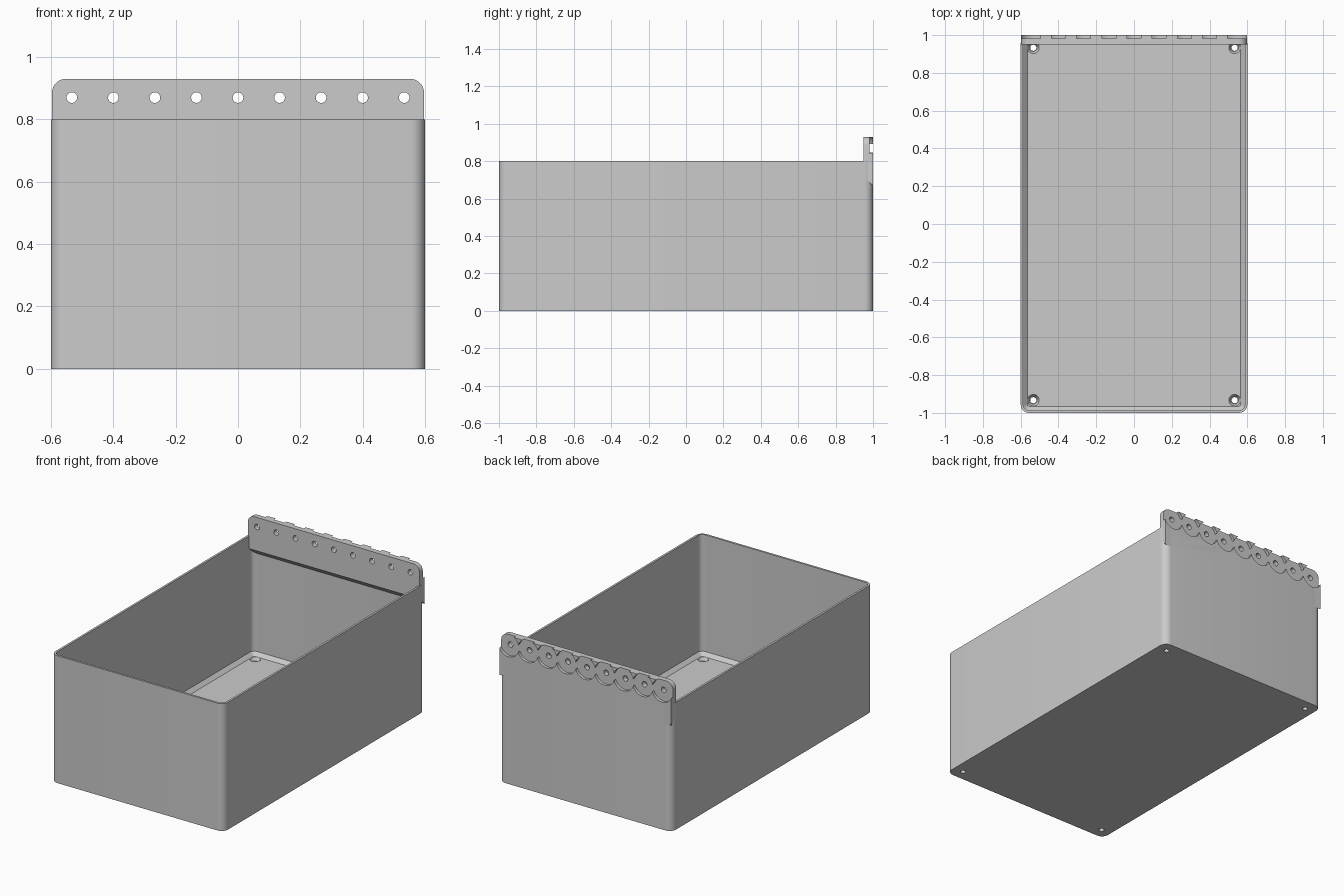
import bpy, bmesh, math
from mathutils import Matrix

if "Cube" in bpy.data.objects:
    bpy.data.objects.remove(bpy.data.objects["Cube"])

grey = bpy.data.materials.new("light_grey_plastic")
grey.use_nodes = True
grey.diffuse_color = (0.6, 0.6, 0.6, 1)
grey.node_tree.nodes["Principled BSDF"].inputs["Base Color"].default_value = (0.6, 0.6, 0.6, 1)

HX, HY, HEIGHT, RADIUS = 0.6, 1.0, 0.8, 0.045
WALL, FLOOR, CHAMFER = 0.013, 0.045, 0.022
HOLES = 9
PITCH = 2 * 0.533 / (HOLES - 1)
hole_x = [(i - (HOLES - 1) / 2) * PITCH for i in range(HOLES)]
HOLE_Z = 0.87


def make(name, bm):
    bmesh.ops.recalc_face_normals(bm, faces=bm.faces)
    mesh = bpy.data.meshes.new(name)
    bm.to_mesh(mesh)
    bm.free()
    obj = bpy.data.objects.new(name, mesh)
    bpy.context.collection.objects.link(obj)
    mesh.materials.append(grey)
    return obj


def rounded_ring(bm, inset, z, steps=8):
    """Loop of vertices around a rounded rectangle."""
    r = max(RADIUS - inset, 0.01)
    cx, cy = HX - inset - r, HY - inset - r
    ring = []
    for k, (sx, sy) in enumerate([(1, 1), (-1, 1), (-1, -1), (1, -1)]):
        for i in range(steps + 1):
            a = math.pi / 2 * (k + i / steps)
            ring.append(bm.verts.new((sx * cx + r * math.cos(a), sy * cy + r * math.sin(a), z)))
    return ring


def cylinders(name, items, axis="Z"):
    """Cutter of separate cylinders: (centre, bottom radius, top radius, depth)."""
    bm = bmesh.new()
    turn = Matrix.Rotation(math.pi / 2, 4, "X") if axis == "Y" else Matrix()
    for centre, r1, r2, depth in items:
        bmesh.ops.create_cone(bm, cap_ends=True, segments=48, radius1=r1, radius2=r2,
                              depth=depth, matrix=Matrix.Translation(centre) @ turn)
    obj = make(name, bm)
    obj.hide_render = True
    return obj


def cut(obj, cutters):
    for c in cutters:
        mod = obj.modifiers.new(c.name, "BOOLEAN")
        mod.operation, mod.solver, mod.object = "DIFFERENCE", "EXACT", c
    graph = bpy.context.evaluated_depsgraph_get()
    mesh = bpy.data.meshes.new_from_object(obj.evaluated_get(graph))
    obj.modifiers.clear()
    obj.data = mesh
    for c in cutters:
        bpy.data.objects.remove(c)


def smooth(obj):
    bpy.ops.object.select_all(action="DESELECT")
    obj.select_set(True)
    bpy.context.view_layer.objects.active = obj
    bpy.ops.object.shade_smooth_by_angle(angle=math.radians(30))


# Open box: outside wall, rim, inside wall, chamfer down to the floor
bm = bmesh.new()
levels = [(0, 0), (0, HEIGHT), (WALL, HEIGHT), (WALL, FLOOR + CHAMFER), (WALL + CHAMFER, FLOOR)]
rings = [rounded_ring(bm, inset, z) for inset, z in levels]
for a, b in zip(rings, rings[1:]):
    for i in range(len(a)):
        j = (i + 1) % len(a)
        bm.faces.new((a[i], a[j], b[j], b[i]))
bm.faces.new(rings[0])
bm.faces.new(rings[-1])
box = make("box", bm)

# Countersunk screw holes in the floor corners
corners = [(sx * 0.533, sy * 0.933) for sx in (-1, 1) for sy in (-1, 1)]
cut(box, [cylinders("screw_holes", [((x, y, 0), 0.016, 0.016, 0.2) for x, y in corners]),
          cylinders("screw_recesses", [((x, y, FLOOR), 0.02, 0.042, 0.04) for x, y in corners])])
smooth(box)

# Mounting strip along the back: rounded top corners, sloping underside
bm = bmesh.new()
W, TOP, R = 0.597, 0.93, 0.045
FRONT, BACK = 0.95, 1.0
outline = [(-W, 0.67), (W, 0.67)]
for k, side in enumerate((1, -1)):
    for i in range(9):
        a = math.pi / 2 * (k + i / 8)
        outline.append((side * (W - R) + R * math.cos(a), TOP - R + R * math.sin(a)))
rear = [bm.verts.new((x, BACK, z)) for x, z in outline]
fore = [bm.verts.new((x, FRONT, z + (BACK - FRONT if z < 0.7 else 0))) for x, z in outline]
bm.faces.new(rear)
bm.faces.new(fore)
for i in range(len(rear)):
    j = (i + 1) % len(rear)
    bm.faces.new((rear[i], rear[j], fore[j], fore[i]))
strip = make("mounting_strip", bm)

# Through holes and overlapping round recesses on the rear of the strip
recess = [((x, BACK, HOLE_Z), 0.0705, 0.0705, 0.036) for x in hole_x]
cut(strip, [cylinders("strip_holes", [((x, BACK, HOLE_Z), 0.017, 0.017, 0.2) for x in hole_x], "Y"),
            cylinders("recesses_even", recess[::2], "Y"),
            cylinders("recesses_odd", recess[1::2], "Y")])
smooth(strip)
